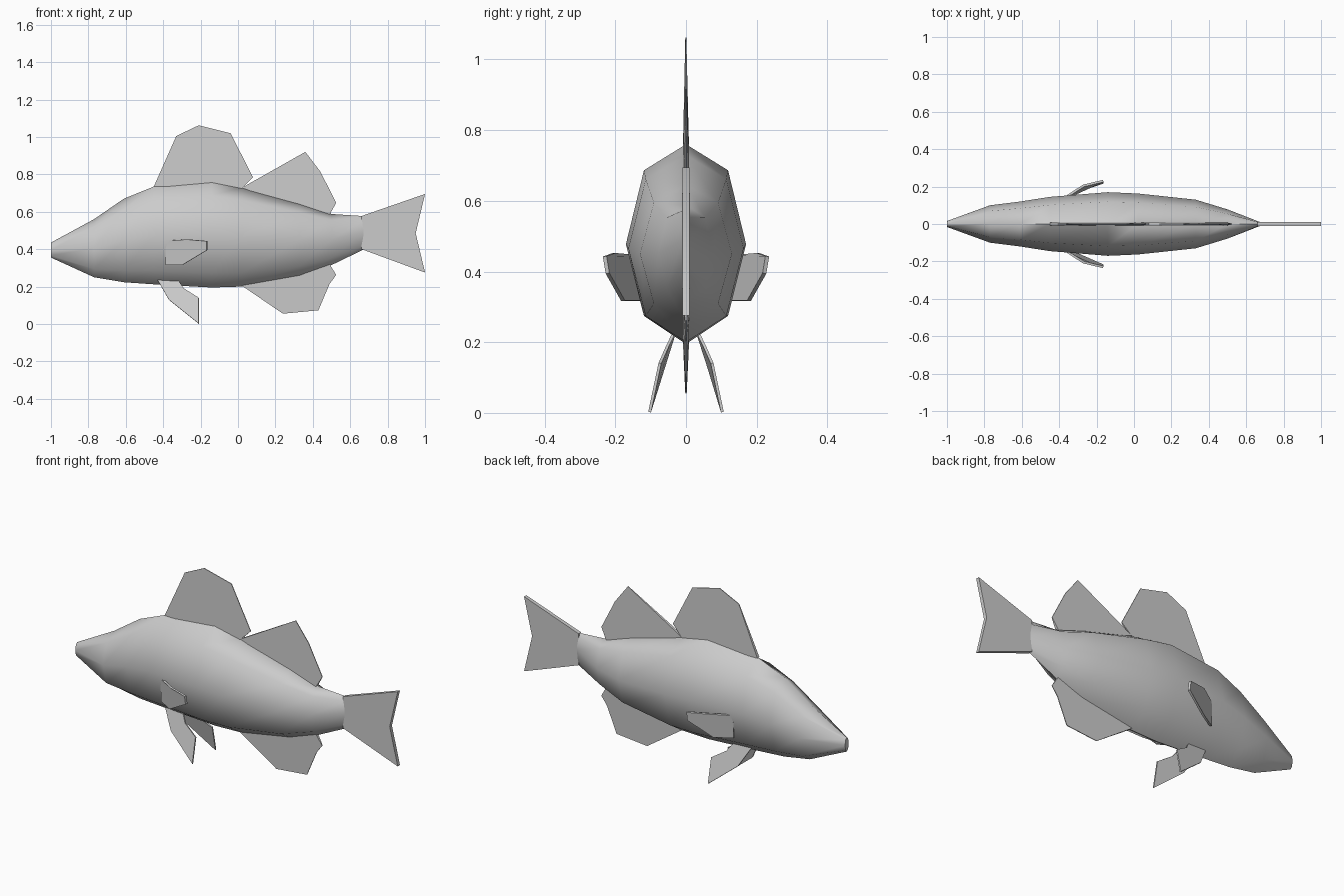
import bpy, bmesh, math
from mathutils import Vector

if "Cube" in bpy.data.objects:
    bpy.data.objects.remove(bpy.data.objects["Cube"])


def finish(bm, name, angle):
    bmesh.ops.recalc_face_normals(bm, faces=bm.faces)
    mesh = bpy.data.meshes.new(name)
    bm.to_mesh(mesh)
    bm.free()
    ob = bpy.data.objects.new(name, mesh)
    bpy.context.collection.objects.link(ob)
    bpy.ops.object.select_all(action='DESELECT')
    ob.select_set(True)
    bpy.context.view_layer.objects.active = ob
    bpy.ops.object.shade_smooth_by_angle(angle=math.radians(angle))
    return ob


def fin(name, outline):
    """Thin plate from an outline of (x, y, z, half thickness)."""
    bm = bmesh.new()
    pts = [Vector(p[:3]) for p in outline]
    normal = sum((a.cross(b) for a, b in zip(pts, pts[1:] + pts[:1])), Vector()).normalized()
    left = [bm.verts.new(p + normal * o[3]) for p, o in zip(pts, outline)]
    right = [bm.verts.new(p - normal * o[3]) for p, o in zip(pts, outline)]
    bm.faces.new(left)
    bm.faces.new(right[::-1])
    for i in range(len(pts)):
        j = (i + 1) % len(pts)
        bm.faces.new((left[i], right[i], right[j], left[j]))
    return finish(bm, name, 40)


def middle_fin(name, outline):
    return fin(name, [(x, 0, z, t) for x, z, t in outline])


# Body: eight-sided rings (x, bottom, top, half width) from snout to tail root
rings = [
    (-1.0, 0.355, 0.435, 0.016), (-0.77, 0.25, 0.56, 0.10), (-0.61, 0.223, 0.67, 0.12),
    (-0.45, 0.212, 0.735, 0.145), (-0.14, 0.195, 0.76, 0.17), (0.02, 0.20, 0.73, 0.163),
    (0.33, 0.255, 0.645, 0.13), (0.50, 0.315, 0.588, 0.078), (0.67, 0.397, 0.577, 0.012),
]
section = [(0, 1), (0.7, 0.87), (1, 0.5), (0.7, 0.14), (0, 0), (-0.7, 0.14), (-1, 0.5), (-0.7, 0.87)]
bm = bmesh.new()
loops = [[bm.verts.new((x, w * u, lo + (hi - lo) * v)) for u, v in section] for x, lo, hi, w in rings]
for a, b in zip(loops, loops[1:]):
    for i in range(8):
        j = (i + 1) % 8
        bm.faces.new((a[i], a[j], b[j], b[i]))
bm.faces.new(loops[0])
bm.faces.new(loops[-1])
finish(bm, "body", 60)

# Tail
middle_fin("tail_fin", [(0.66, 0.40, 0.011), (1, 0.275, 0.01), (0.95, 0.485, 0.01),
                        (1, 0.695, 0.01), (0.66, 0.577, 0.011)])

# Fins along the back and belly
T, E = 0.009, 0.002
middle_fin("front_dorsal_fin", [(-0.45, 0.735, T), (-0.33, 1.005, E), (-0.21, 1.062, E),
                                (-0.04, 1.02, E), (0.08, 0.785, E), (0.02, 0.725, T),
                                (-0.14, 0.73, T)])
middle_fin("rear_dorsal_fin", [(0.02, 0.728, T), (0.36, 0.92, E), (0.44, 0.815, E),
                               (0.525, 0.648, E), (0.49, 0.585, T), (0.33, 0.62, T)])
middle_fin("anal_fin", [(0.02, 0.205, T), (0.24, 0.055, E), (0.43, 0.073, E), (0.49, 0.215, E),
                        (0.525, 0.262, E), (0.49, 0.32, T), (0.33, 0.28, T)])

# Paired fins
pectoral = [(-0.385, 0.13, 0.445), (-0.27, 0.205, 0.452), (-0.165, 0.23, 0.443),
            (-0.165, 0.222, 0.395), (-0.295, 0.178, 0.317), (-0.385, 0.125, 0.317)]
pelvic = [(-0.43, 0.03, 0.235), (-0.37, 0.064, 0.13), (-0.21, 0.103, 0.002),
          (-0.21, 0.074, 0.14), (-0.29, 0.052, 0.19), (-0.32, 0.03, 0.235)]
for side, s in (("left", -1), ("right", 1)):
    fin(side + "_pectoral_fin", [(x, s * y, z, 0.006) for x, y, z in pectoral])
    fin(side + "_pelvic_fin", [(x, s * y, z, 0.004) for x, y, z in pelvic])
